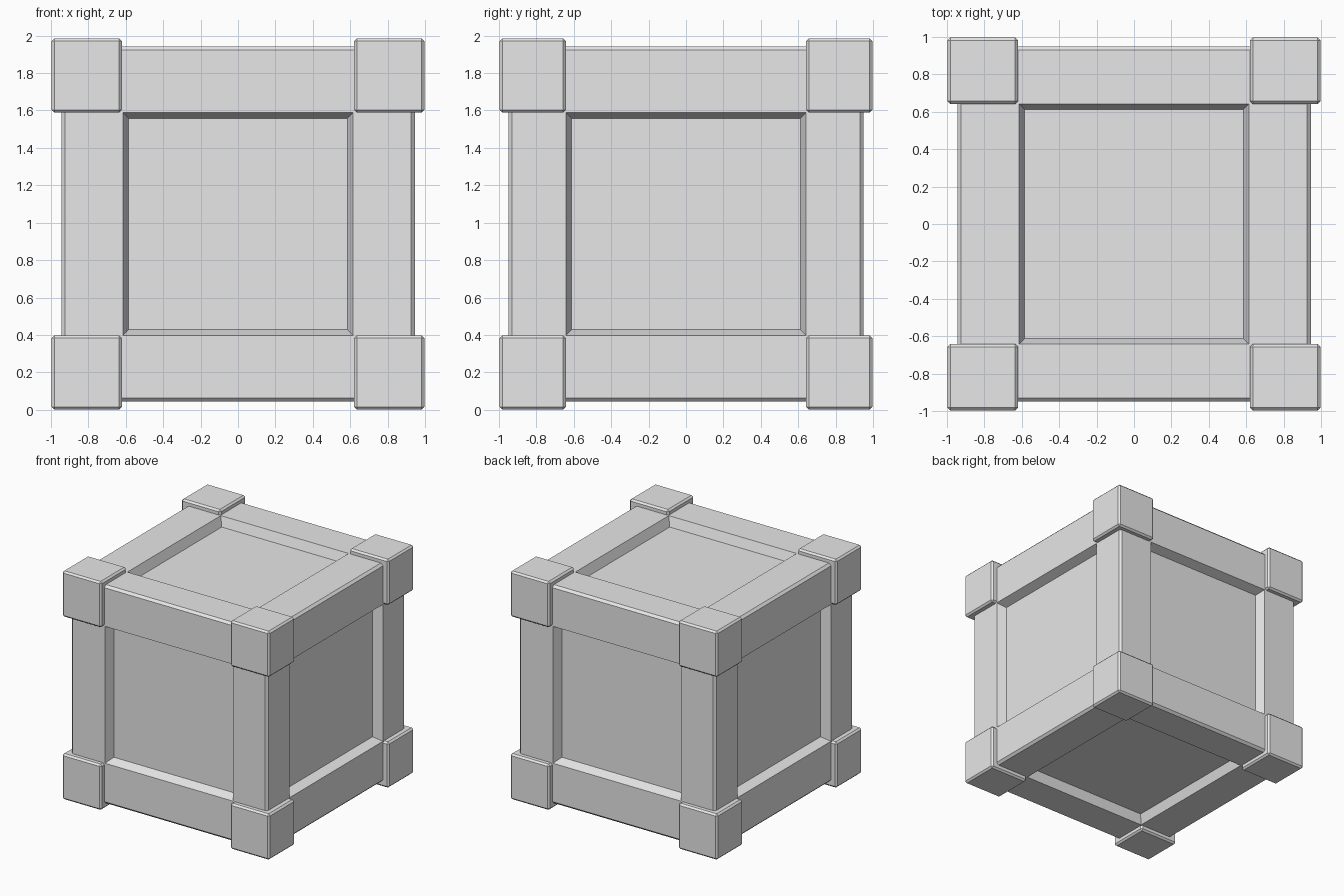
import bpy, bmesh
from mathutils import Vector

cube = bpy.data.objects.get("Cube")
if cube:
    bpy.data.objects.remove(cube, do_unlink=True)

grey = bpy.data.materials.new("light grey")
grey.use_nodes = True
grey.diffuse_color = (0.8, 0.8, 0.8, 1)
grey.node_tree.nodes["Principled BSDF"].inputs["Base Color"].default_value = (0.8, 0.8, 0.8, 1)

CENTRE = Vector((0, 0, 0.993))
FRAME = Vector((0.945, 0.95, 0.95))      # half size of the frame
OPENING = Vector((0.615, 0.642, 0.595))  # half size of the panel openings
OUTER = Vector((0.997, 0.997, 0.993))    # half size over the corner blocks


def box(bm, low, high):
    verts = bmesh.ops.create_cube(bm, size=1)["verts"]
    for v in verts:
        v.co = Vector([h if c > 0 else l for c, l, h in zip(v.co, low, high)])


def finish(bm, name):
    bmesh.ops.recalc_face_normals(bm, faces=bm.faces)
    mesh = bpy.data.meshes.new(name)
    bm.to_mesh(mesh)
    bm.free()
    mesh.materials.append(grey)
    obj = bpy.data.objects.new(name, mesh)
    obj.location = CENTRE
    bpy.context.collection.objects.link(obj)


# Crate body: frame with chamfered edges and a sunken panel on every side
bm = bmesh.new()
box(bm, -FRAME, FRAME)
bmesh.ops.bevel(bm, geom=bm.edges[:], offset=0.02, segments=1, affect='EDGES')
bm.normal_update()
sides = [f for f in bm.faces if max(abs(c) for c in f.normal) > 0.99]
bmesh.ops.inset_individual(bm, faces=sides, thickness=0.25)
for f in sides:
    for v in f.verts:
        for axis in range(3):
            if abs(f.normal[axis]) < 0.5:
                v.co[axis] = OPENING[axis] if v.co[axis] > 0 else -OPENING[axis]
bmesh.ops.inset_individual(bm, faces=sides, thickness=0.042, depth=-0.08)
finish(bm, "crate_body")

# Corner blocks standing proud of the frame
for x, side in ((-1, "right"), (1, "left")):
    for y, end in ((-1, "front"), (1, "back")):
        for z, level in ((-1, "bottom"), (1, "top")):
            sign = Vector((x, y, z))
            a, b = OPENING * sign, OUTER * sign
            a.x += 0.005 * x
            bm = bmesh.new()
            box(bm, [min(p) for p in zip(a, b)], [max(p) for p in zip(a, b)])
            bmesh.ops.bevel(bm, geom=bm.edges[:], offset=0.015, segments=1, affect='EDGES')
            finish(bm, f"corner_block_{level}_{end}_{side}")
